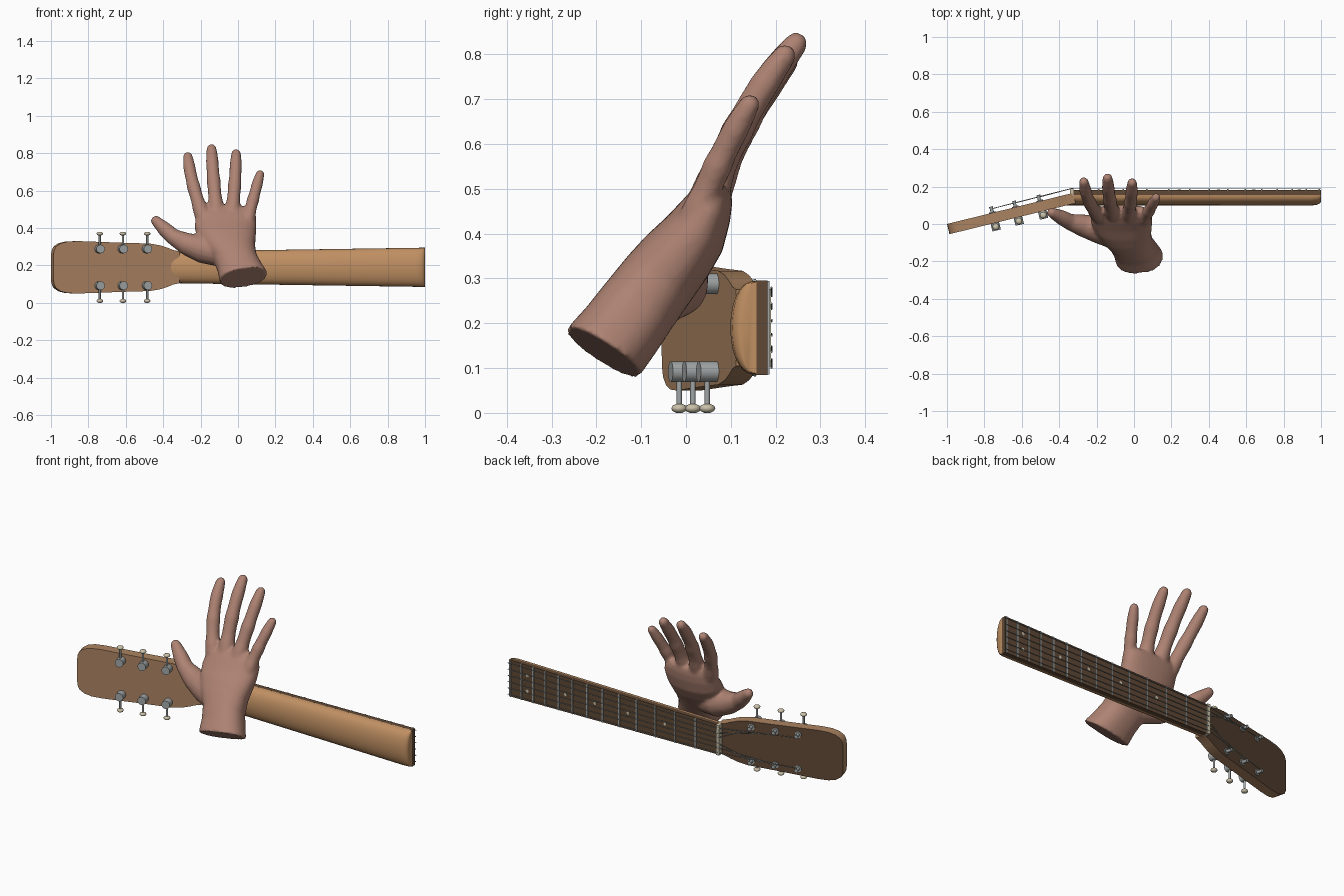
import bpy, bmesh, math
from mathutils import Vector as V

cube = bpy.data.objects.get("Cube")
if cube:
    bpy.data.objects.remove(cube)


def material(name, *rgb):
    m = bpy.data.materials.new(name)
    m.use_nodes = True
    m.diffuse_color = (*rgb, 1)
    node = next(n for n in m.node_tree.nodes if n.type == "BSDF_PRINCIPLED")
    node.inputs["Base Color"].default_value = (*rgb, 1)
    return m


SKIN = material("skin", 0.42, 0.225, 0.17)
NECK = material("neck wood", 0.53, 0.28, 0.125)
HEAD = material("headstock wood", 0.41, 0.23, 0.12)
DARK = material("dark wood", 0.115, 0.066, 0.036)
METAL = material("metal", 0.36, 0.38, 0.38)
CREAM = material("cream", 0.6, 0.54, 0.4)


def finish(name, bm, *mats, angle=40):
    bmesh.ops.recalc_face_normals(bm, faces=bm.faces)
    me = bpy.data.meshes.new(name)
    bm.to_mesh(me)
    bm.free()
    for m in mats:
        me.materials.append(m)
    ob = bpy.data.objects.new(name, me)
    bpy.context.collection.objects.link(ob)
    bpy.ops.object.select_all(action="DESELECT")
    ob.select_set(True)
    bpy.context.view_layer.objects.active = ob
    bpy.ops.object.shade_smooth_by_angle(angle=math.radians(angle))
    return ob


def loft(bm, rings):
    """Skin a list of point rings and cap both ends."""
    rows = [[bm.verts.new(p) for p in ring] for ring in rings]
    n = len(rows[0])
    for a, b in zip(rows, rows[1:]):
        for i in range(n):
            j = (i + 1) % n
            bm.faces.new((a[i], a[j], b[j], b[i]))
    bm.faces.new(rows[0][::-1])
    bm.faces.new(rows[-1])


def ring(c, u, v, n, power=1.0):
    out = []
    for i in range(n):
        a = math.tau * i / n
        co, si = math.cos(a), math.sin(a)
        out.append(c + u * math.copysign(abs(co) ** power, co)
                   + v * math.copysign(abs(si) ** power, si))
    return out


def tube(bm, pts, radii, n=12, round_tip=False):
    pts = [V(p) for p in pts]
    whole = (pts[-1] - pts[0]).normalized()
    ref = V((0, 0, 1)) if abs(whole.x) > 0.7 else V((1, 0, 0))
    rings = []
    for i, (p, r) in enumerate(zip(pts, radii)):
        t = (pts[min(i + 1, len(pts) - 1)] - pts[max(i - 1, 0)]).normalized()
        u = t.cross(ref).normalized()
        v = t.cross(u)
        rings.append(ring(p, u * r, v * r, n))
    if round_tip:
        for deg in (30, 55, 78):
            k, s = math.cos(math.radians(deg)), math.sin(math.radians(deg))
            rings.append(ring(p + t * r * s, u * r * k, v * r * k, n))
    loft(bm, rings)


def box(bm, x0, x1, y0, y1, h0, h1):
    """Bar along x, centred on the neck axis, with a half width at each end."""
    loft(bm, [[V((x, y, MID + s * h)) for y, s in ((y0, -1), (y1, -1), (y1, 1), (y0, 1))]
              for x, h in ((x0, h0), (x1, h1))])


MID = 0.19        # height of the neck axis
NUT = -0.33       # x of the nut


def half_width(x):
    return 0.085 + 0.02 * (x - NUT) / (1 - NUT)


# Neck: D-shaped section, rounded off at the body end
bm = bmesh.new()
rings = []
for x, top, depth, w in ((-0.36, 0.148, 0.048, 0.97), (NUT, 0.157, 0.057, 1), (0.3, 0.157, 0.057, 1),
                         (0.95, 0.157, 0.058, 1), (0.98, 0.157, 0.054, 1), (0.995, 0.157, 0.046, 0.99),
                         (1, 0.157, 0.036, 0.97)):
    h = half_width(x) * w
    rings.append([V((x, top - depth * math.sin(a) ** 0.8, MID + h * math.cos(a)))
                  for a in (math.pi * i / 20 for i in range(21))])
loft(bm, rings)
finish("neck", bm, NECK, angle=50)

# Fingerboard, nut and frets
bm = bmesh.new()
box(bm, NUT, 1, 0.156, 0.182, half_width(NUT), half_width(1))
finish("fingerboard", bm, DARK)
bm = bmesh.new()
box(bm, NUT - 0.012, NUT + 0.006, 0.15, 0.19, 0.086, 0.086)
finish("nut", bm, CREAM)


def fret_x(n):
    return NUT + 2.5 * (1 - 2 ** (-n / 12))


bm = bmesh.new()
for n in range(1, 14):
    x = fret_x(n)
    box(bm, x - 0.004, x + 0.004, 0.18, 0.186, half_width(x), half_width(x))
finish("frets", bm, METAL)

# Position dots
bm = bmesh.new()
for n, offsets in ((3, (0,)), (5, (0,)), (7, (0,)), (9, (0,)), (12, (-0.045, 0.045))):
    x = (fret_x(n) + fret_x(n - 1)) / 2
    for dz in offsets:
        tube(bm, [(x, 0.18, MID + dz), (x, 0.1835, MID + dz)], [0.009] * 2)
finish("position_dots", bm, CREAM)

# Headstock frame: s runs along it, t out of its face, z across
ALONG, OUT = V((-0.971, -0.239, 0)), V((-0.239, 0.971, 0))


def head(s, t, z):
    return V((NUT, 0.165, MID + z)) + ALONG * s + OUT * t


# Headstock: swept-in outline, dark on the playing face
half = [(-0.005, 0.085), (0.03, 0.092), (0.06, 0.104), (0.1, 0.117), (0.16, 0.127), (0.3, 0.131),
        (0.55, 0.14), (0.61, 0.138), (0.65, 0.128), (0.677, 0.11), (0.688, 0.085), (0.69, 0.05)]
outline = half + [(s, -z) for s, z in reversed(half)]
bm = bmesh.new()
loft(bm, [[head(s, t, z) for s, z in outline] for t in (-0.056, 0)])
bm.normal_update()
bmesh.ops.recalc_face_normals(bm, faces=bm.faces)
for f in bm.faces:
    f.material_index = int(f.normal.dot(OUT) > 0.9)
finish("headstock", bm, HEAD, DARK)

# Tuning machines: gear drum, shaft and post in metal, with a cream button
metal, buttons = bmesh.new(), bmesh.new()
posts = {}
for side in (-1, 1):
    for k, s in enumerate((0.179, 0.313, 0.44)):
        z = side * 0.098
        tube(metal, [head(s, -0.097, z), head(s, -0.05, z)], [0.023] * 2, 20)
        tube(metal, [head(s, -0.01, z), head(s, 0.005, z)], [0.018] * 2, 16)
        tube(metal, [head(s, 0, z), head(s, 0.02, z), head(s, 0.034, z)], [0.01, 0.008, 0.011], 12)
        tube(metal, [head(s, -0.077, z), head(s, -0.077, side * 0.176)], [0.006] * 2, 10)
        tube(buttons, [head(s, -0.077, side * (0.18 + d)) for d in (-0.01, -0.006, 0, 0.006, 0.01)],
             [0.007, 0.015, 0.018, 0.015, 0.007], 16)
        posts[side, k] = head(s, 0.022, z - side * 0.01)
finish("tuning_machines", metal, METAL)
finish("tuner_buttons", buttons, CREAM, angle=60)

# Strings: from the body end over the nut to each post
bm = bmesh.new()
for side in (-1, 1):
    for k in range(3):
        spread = side * (0.2 + 0.4 * (2 - k))
        tube(bm, [(1, 0.191, MID + spread * 0.09), (NUT, 0.191, MID + spread * 0.07), posts[side, 2 - k]],
             [0.0022] * 3, 6)
finish("strings", bm, METAL)

# Hand: palm, thumb and fingers fused into one smooth surface
bm = bmesh.new()
across, thick = V((0.98, 0.08, 0.15)), V((0, -0.84, 0.54))
palm = [((0.03, -0.185, 0.135), 0.13, 0.097), ((0.01, -0.145, 0.185), 0.12, 0.093),
        ((-0.015, -0.105, 0.24), 0.117, 0.09), ((-0.045, -0.06, 0.3), 0.137, 0.087),
        ((-0.06, -0.02, 0.35), 0.155, 0.083), ((-0.067, 0.02, 0.4), 0.165, 0.073),
        ((-0.065, 0.05, 0.455), 0.163, 0.057), ((-0.065, 0.068, 0.49), 0.145, 0.042),
        ((-0.065, 0.08, 0.51), 0.11, 0.025)]
rings = []
for i, (c, w, d) in enumerate(palm):
    flat = across.lerp(V((1, 0, 0)), min(1, i / 4))
    rings.append(ring(V(c), flat * w, thick * d, 28, 0.85))
loft(bm, rings)

tube(bm, [(-0.08, -0.07, 0.265), (-0.19, -0.025, 0.29), (-0.275, -0.008, 0.315), (-0.345, 0.012, 0.352),
          (-0.39, 0.036, 0.392), (-0.438, 0.06, 0.438)],
     [0.075, 0.078, 0.06, 0.044, 0.04, 0.028], 16, True)

fingers = [((-0.175, 0.035, 0.43), (-0.237, 0.115, 0.62), (-0.268, 0.225, 0.782), 0.034),
           ((-0.11, 0.04, 0.44), (-0.13, 0.13, 0.65), (-0.141, 0.245, 0.823), 0.035),
           ((-0.035, 0.035, 0.44), (-0.018, 0.115, 0.63), (-0.01, 0.22, 0.797), 0.034),
           ((0.045, 0.015, 0.41), (0.08, 0.07, 0.55), (0.118, 0.142, 0.688), 0.031)]
swell = (1.25, 1.28, 1.2, 1.03, 1.02, 1.08, 0.97, 0.96, 0.97, 0.88, 0.76)
for base, mid, tip, r in fingers:
    base, mid, tip = V(base), V(mid), V(tip)
    ctrl = mid * 2 - (base + tip) / 2
    path = []
    for i in range(len(swell)):
        t = i / (len(swell) - 1)
        path.append(base * (1 - t) ** 2 + ctrl * (2 * t * (1 - t)) + tip * t * t)
    tube(bm, path, [r * k for k in swell], 16, True)
hand = finish("hand", bm, SKIN, angle=180)
fuse = hand.modifiers.new("fuse", "REMESH")
fuse.mode = "VOXEL"
fuse.voxel_size = 0.008
fuse.use_smooth_shade = True
soften = hand.modifiers.new("soften", "SMOOTH")
soften.factor = 0.5
soften.iterations = 6
